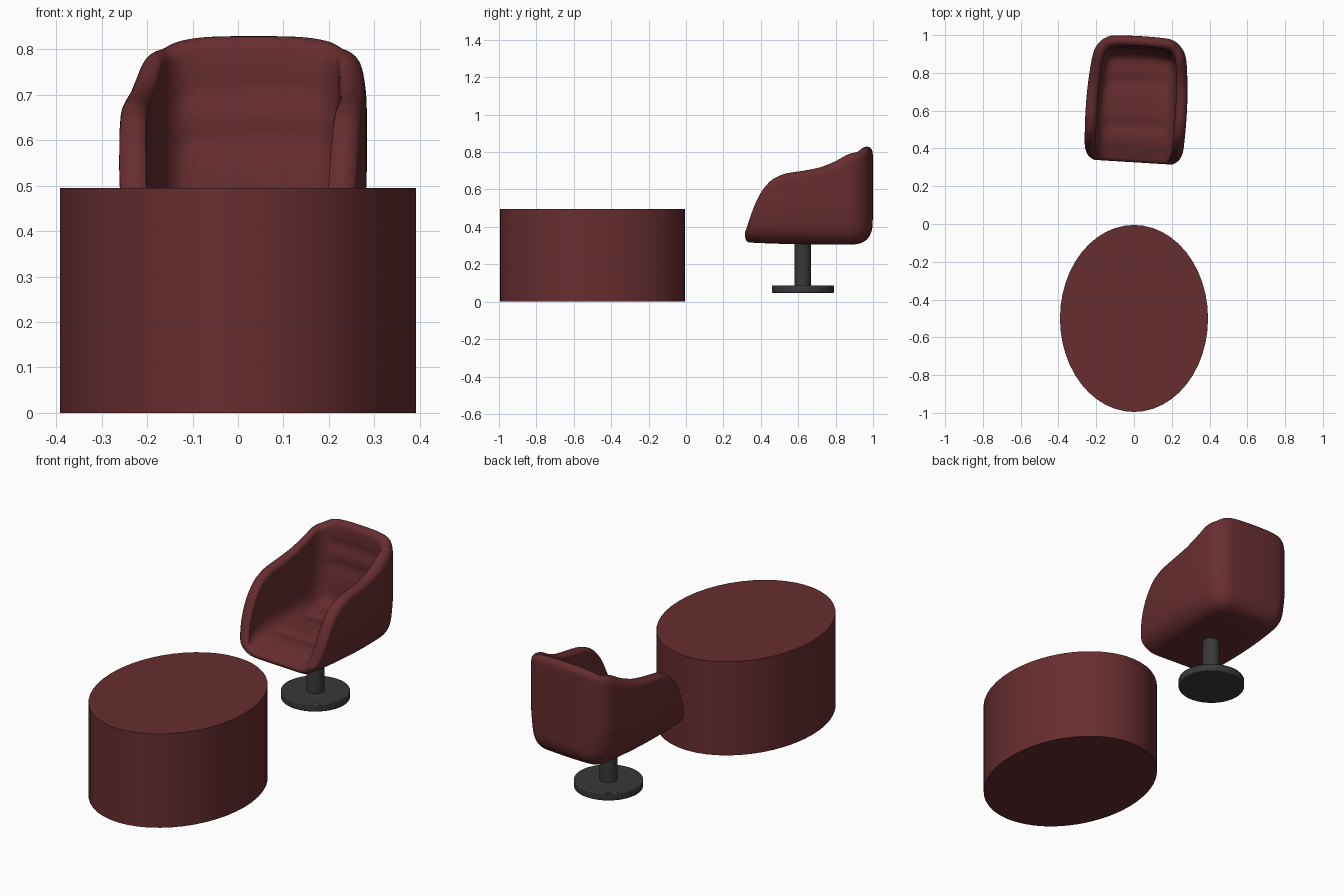
import bpy, bmesh, math
from mathutils import Vector, Matrix

if "Cube" in bpy.data.objects:
    bpy.data.objects.remove(bpy.data.objects["Cube"])


def material(name, rgb):
    m = bpy.data.materials.new(name)
    m.diffuse_color = (*rgb, 1)
    m.use_nodes = True
    m.node_tree.nodes["Principled BSDF"].inputs["Base Color"].default_value = m.diffuse_color
    return m


RED = material("red_upholstery", (0.135, 0.026, 0.029))
GREY = material("dark_metal", (0.04, 0.04, 0.04))


def cylinder(name, x, y, z0, z1, rx, ry, mat, sides=48, bevel=0):
    bpy.ops.mesh.primitive_cylinder_add(vertices=sides, radius=1, depth=1,
                                        location=(x, y, (z0 + z1) / 2))
    ob = bpy.context.object
    ob.name = name
    ob.scale = (rx, ry, z1 - z0)
    bpy.ops.object.transform_apply(location=False, rotation=False, scale=True)
    ob.data.materials.append(mat)
    if bevel:
        b = ob.modifiers.new("bevel", 'BEVEL')
        b.width, b.segments = bevel, 2
    bpy.ops.object.shade_smooth_by_angle(angle=math.radians(35))
    return ob


# Oval table, pedestal disc and stem
cylinder("oval_table", 0, -0.5, 0, 0.495, 0.392, 0.495, RED, 48)
cylinder("pedestal_disc", 0.015, 0.625, 0.047, 0.087, 0.166, 0.166, GREY, 48, 0.005)
cylinder("pedestal_stem", 0.015, 0.625, 0.08, 0.345, 0.044, 0.044, GREY, 32)

# Tub seat: rounded open box, outer and inner skin joined by a rolled rim
NX, NY, NZ = 14, 22, 12
FRONT = 0.337
ARM = [(0, .36), (.06, .475), (.13, .575), (.22, .642), (.33, .675), (.5, .69),
       (.65, .708), (.8, .745), (.9, .785), (1, .79)]
FLOOR = [(0, .355), (.15, .385), (.3, .398), (1, .395)]


def lerp(pts, v):
    for (a, p), (b, q) in zip(pts, pts[1:]):
        if v <= b:
            return p + (q - p) * (v - a) / (b - a)
    return pts[-1][1]


def clamp(v, a=0.0, b=1.0):
    return max(a, min(b, v))


def groove(v, at, width):
    return math.exp(-((v - at) / width) ** 2)


def point(i, j, k, inner):
    u, v = 2 * i / NX - 1, (j / NY) ** 1.3
    w, back, r = (0.207, 0.93, 0.055) if inner else (0.268, 0.985, 0.1)
    z0 = lerp(FLOOR, v) if inner else 0.305 + 0.012 * (1 - v) ** 3
    x, y = u * w, FRONT + (back - FRONT) * v
    top = lerp(ARM, v)
    if j == NY:
        top += 0.028 * (1 - u ** 4)
    z = z0 + (top - z0) * k / NZ
    # round the box edges
    p = Vector((x, y, z))
    c = Vector((clamp(x, r - w, w - r), min(y, back - r), max(z, z0 + r)))
    d = p - c
    if d.length > 1e-6:
        p = c + d * (r / d.length)
    # taper and crown
    t = p.y - 0.6
    p.x *= 1 - (0.9 if t > 0 else 0.6) * t * t
    p.x *= 0.9 + 0.1 * clamp((p.z - 0.3) / 0.2)
    b = clamp((p.y - 0.7) / 0.2)
    p.y += 0.01 * (1 - u * u) * b
    # leaning backrest and padded channels on the inside
    if inner:
        p.y -= 0.035 * b * (1 - clamp((p.z - 0.42) / 0.38))
        mid = 1 - u ** 6
        if k == 0 and j < NY:
            p.z -= 0.012 * mid * (groove(p.y, .52, .03) + groove(p.y, .75, .03))
        elif j == NY:
            p.y += 0.012 * mid * (groove(p.z, .6, .025) + groove(p.z, .71, .025))
    return p


bm = bmesh.new()
skins = []
for inner in (False, True):
    verts = {}
    skins.append(verts)

    def vert(*key):
        if key not in verts:
            verts[key] = bm.verts.new(point(*key, inner))
        return verts[key]

    def quad(*keys):
        bm.faces.new([vert(*q) for q in keys])

    for j in range(NY):
        for i in range(NX):
            quad((i, j, 0), (i + 1, j, 0), (i + 1, j + 1, 0), (i, j + 1, 0))
        for k in range(NZ):
            for i in (0, NX):
                quad((i, j, k), (i, j + 1, k), (i, j + 1, k + 1), (i, j, k + 1))
    for i in range(NX):
        for k in range(NZ):
            quad((i, NY, k), (i + 1, NY, k), (i + 1, NY, k + 1), (i, NY, k + 1))

# Rim loop: seat front, right arm, back top, left arm
loop = [(i, 0, 0) for i in range(NX)] + [(NX, 0, k) for k in range(NZ)]
loop += [(NX, j, NZ) for j in range(NY)] + [(i, NY, NZ) for i in range(NX, 0, -1)]
loop += [(0, j, NZ) for j in range(NY, 0, -1)] + [(0, 0, k) for k in range(NZ, 0, -1)]
ridge = []
for i, j, k in loop:
    n = Vector((0, -1, 0))
    if k == NZ and j > 0:
        v = (j / NY) ** 1.3
        slope = (lerp(ARM, min(v + .03, 1)) - lerp(ARM, v - .03)) / 0.04
        n = Vector((0, 0 if j == NY else -slope, 1)).normalized()
    a, b = (s[i, j, k].co for s in skins)
    ridge.append(bm.verts.new((a + b) / 2 + n * 0.016))
for q in range(len(loop)):
    s = (q + 1) % len(loop)
    for skin in skins:
        bm.faces.new((skin[loop[q]], skin[loop[s]], ridge[s], ridge[q]))
bmesh.ops.recalc_face_normals(bm, faces=bm.faces)

# The chair is turned slightly about its stem
pivot = Vector((0, 0.65, 0))
bm.transform(Matrix.Translation((0.015, 0.65, 0)) @ Matrix.Rotation(math.radians(-3.5), 4, 'Z')
             @ Matrix.Translation(-pivot))
mesh = bpy.data.meshes.new("tub_seat")
bm.to_mesh(mesh)
bm.free()
for f in mesh.polygons:
    f.use_smooth = True
mesh.materials.append(RED)
seat = bpy.data.objects.new("tub_seat", mesh)
bpy.context.collection.objects.link(seat)
sub = seat.modifiers.new("subdivision", 'SUBSURF')
sub.levels = sub.render_levels = 2
